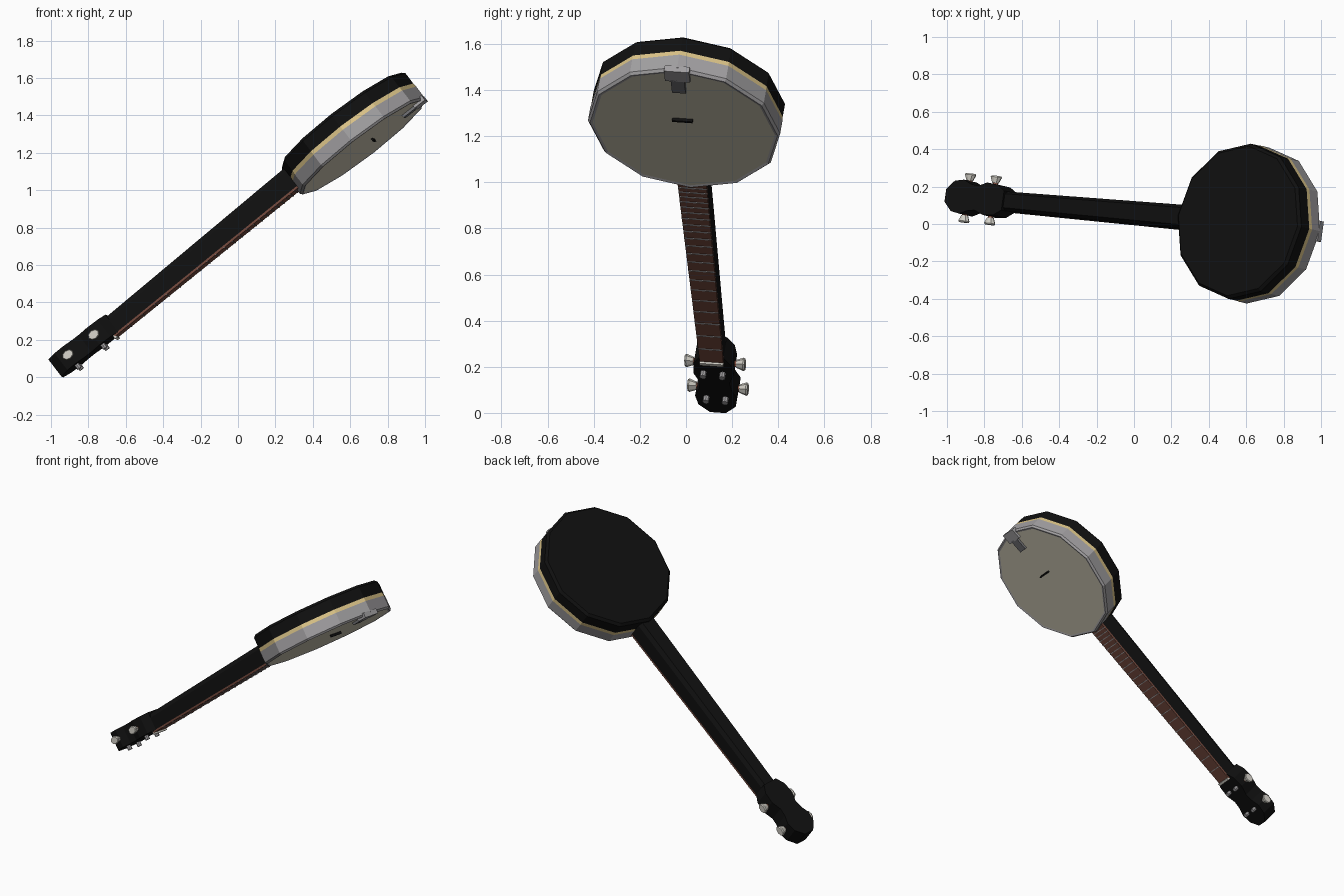
import bpy, bmesh, math
from mathutils import Matrix, Vector

if "Cube" in bpy.data.objects:
    bpy.data.objects.remove(bpy.data.objects["Cube"])

# Instrument frame: x runs along the neck to the drum, y across, z out of the drum head
n = Vector((0.6, -0.14, -0.785)).normalized()
u = Vector((0.78, -0.07, 0.622))
u = (u - n * u.dot(n)).normalized()
w = n.cross(u)
FRAME = Matrix((u, w, n)).transposed().to_4x4()
FRAME.translation = Vector((0.67, -0.01, 1.23))


def mat(name, r, g, b):
    m = bpy.data.materials.new(name)
    m.diffuse_color = (r, g, b, 1)
    m.use_nodes = True
    m.node_tree.nodes["Principled BSDF"].inputs["Base Color"].default_value = m.diffuse_color
    return m


BLACK = mat("black lacquer", 0.005, 0.005, 0.005)
CREAM = mat("cream binding", 0.72, 0.56, 0.25)
GREY = mat("grey metal", 0.36, 0.35, 0.36)
SKIN = mat("drum skin", 0.60, 0.56, 0.44)
BROWN = mat("brown fretboard", 0.17, 0.065, 0.045)
WHITE = mat("pale peg", 0.65, 0.63, 0.57)
COPPER = mat("copper shaft", 0.40, 0.14, 0.09)
STEEL = mat("dark steel", 0.16, 0.16, 0.17)


def add(name, bm, *mats):
    bmesh.ops.recalc_face_normals(bm, faces=bm.faces)
    me = bpy.data.meshes.new(name)
    bm.to_mesh(me)
    bm.free()
    for m in mats:
        me.materials.append(m)
    me.transform(FRAME)
    ob = bpy.data.objects.new(name, me)
    bpy.context.collection.objects.link(ob)
    return ob


def loft(name, rings, *mats, bands=None):
    """Skin a list of equal-length point rings and cap both ends."""
    bm = bmesh.new()
    vs = [[bm.verts.new(p) for p in r] for r in rings]
    k = len(rings[0])
    for i in range(len(vs) - 1):
        for j in range(k):
            f = bm.faces.new((vs[i][j], vs[i][(j + 1) % k],
                              vs[i + 1][(j + 1) % k], vs[i + 1][j]))
            f.material_index = bands[i] if bands else 0
    bm.faces.new(vs[0])
    bm.faces.new(vs[-1]).material_index = bands[-1] if bands else 0
    return add(name, bm, *mats)


def box(name, x0, x1, y0, y1, z0, z1, m):
    return loft(name, [[(x, y0, z0), (x, y1, z0), (x, y1, z1), (x, y0, z1)]
                       for x in (x0, x1)], m)


def circle(r, z, k=12):
    return [(r * math.cos(2 * math.pi * i / k), r * math.sin(2 * math.pi * i / k), z)
            for i in range(k)]


# Drum: black resonator, cream band, grey hoop and skin, coloured by depth
loft("drum", [circle(0.405, -0.19), circle(0.42, -0.175), circle(0.42, -0.105),
              circle(0.422, -0.082), circle(0.422, -0.012), circle(0.412, 0),
              circle(0.40, -0.003)],
     BLACK, CREAM, GREY, SKIN, bands=[0, 0, 1, 2, 2, 2, 3])

# Tailpiece and bridge on the skin
box("tailpiece", 0.35, 0.42, -0.055, 0.055, -0.02, 0.012, GREY)
box("tailpiece_arm", 0.27, 0.36, -0.03, 0.03, -0.005, 0.012, STEEL)
box("bridge", 0.062, 0.072, -0.045, 0.045, -0.005, 0.012, BLACK)

# Neck tapers from the drum to the nut
X0, X1 = -1.67, -0.39


def along(x):
    """Half width, front level and back level of the neck at x."""
    t = (x - X0) / (X1 - X0)
    return 0.052 + 0.012 * t, -0.012 - 0.023 * t, -0.125 - 0.042 * t


def neck_ring(x):
    h, f, b = along(x)
    return [(x, -h, f - 0.012), (x, h, f - 0.012), (x, h, b + 0.025),
            (x, h * 0.72, b), (x, -h * 0.72, b), (x, -h, b + 0.025)]


def board_ring(x):
    h, f, b = along(x)
    return [(x, -h, f), (x, h, f), (x, h, f - 0.012), (x, -h, f - 0.012)]


loft("neck", [neck_ring(X0), neck_ring(X1)], BLACK)
loft("fretboard", [board_ring(X0), board_ring(X1)], BROWN)

# Frets get closer together toward the drum
for i in range(1, 23):
    x = X0 + 1.72 * (1 - 2 ** (-i / 12))
    if x < -0.42:
        h, f, b = along(x)
        box("fret", x - 0.0025, x + 0.0025, -h, h, f - 0.004, f + 0.003, GREY)
h, f, b = along(X0)
box("nut", X0 - 0.008, X0 + 0.008, -h, h, f - 0.01, f + 0.01, WHITE)

# Headstock: mirrored lobed outline
half = [(-1.64, 0.052), (-1.69, 0.082), (-1.76, 0.088), (-1.82, 0.066),
        (-1.87, 0.072), (-1.92, 0.092), (-1.98, 0.082), (-2.03, 0.035)]
outline = half + [(x, -y) for x, y in reversed(half)]
loft("headstock", [[(x, y, z) for x, y in outline] for z in (-0.137, -0.022)], BLACK)

# Tuning pegs: shaft, flared button and string post
for s in (-1, 1):
    for x in (-1.925, -1.75):
        def ring(y, a, b):
            return [(x + a * math.cos(k * math.pi / 4), s * y,
                     -0.08 + b * math.sin(k * math.pi / 4)) for k in range(8)]
        loft("peg_shaft", [ring(0.06, 0.014, 0.014), ring(0.102, 0.014, 0.014)], COPPER)
        loft("peg_button", [ring(0.094, 0.02, 0.016), ring(0.125, 0.034, 0.026),
                            ring(0.132, 0.03, 0.022)], WHITE)
        loft("string_post", [[(x + px * 0.014 / 0.42, s * 0.042 + py * 0.014 / 0.42, z)
                              for px, py, _ in circle(0.42, 0, 8)]
                             for z in (-0.03, 0.005)], GREY)
